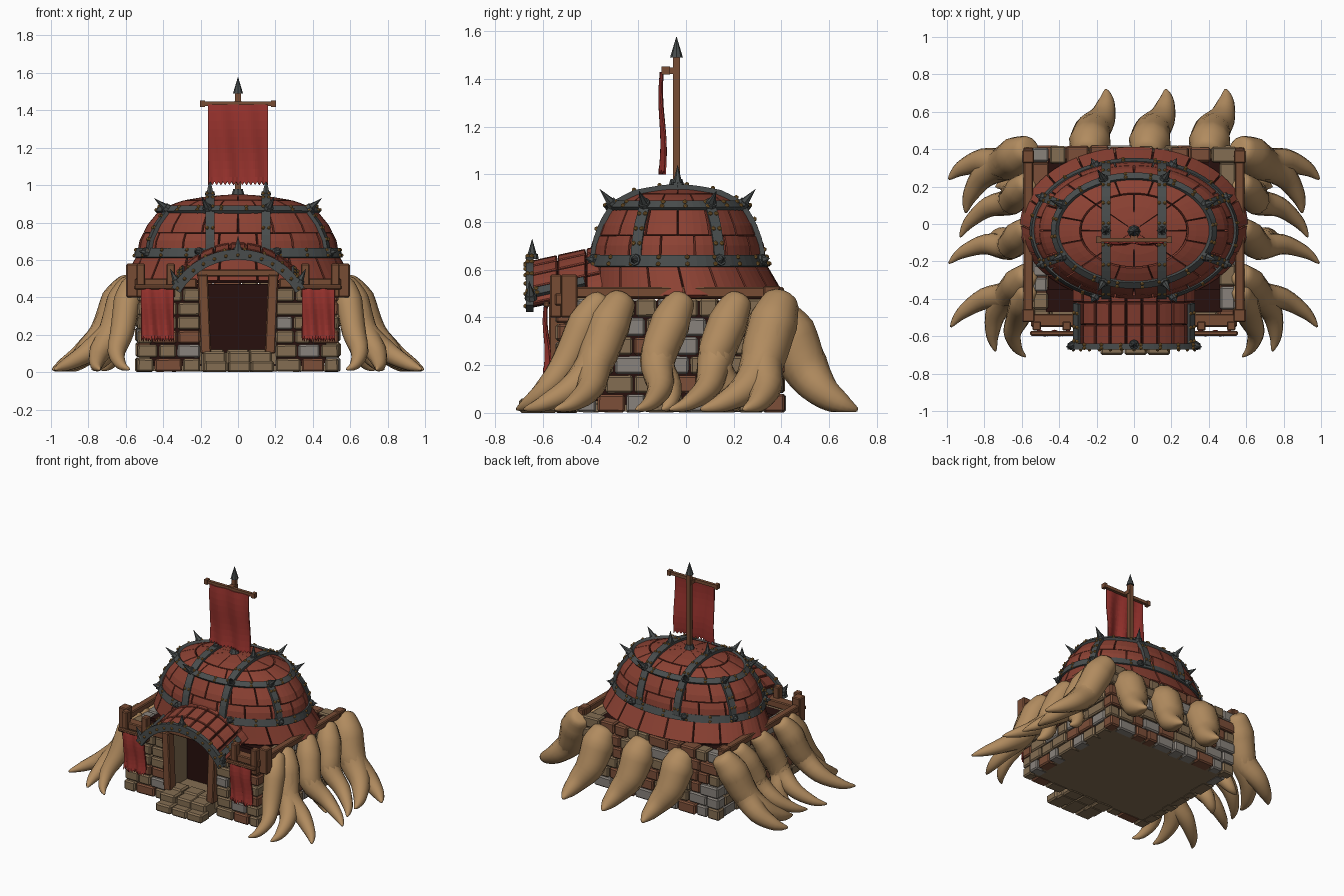
import bpy, bmesh, random
from math import sin, cos, pi, radians, sqrt, asin
from mathutils import Vector, Matrix, Euler

random.seed(4)
cube = bpy.data.objects.get("Cube")
if cube:
    bpy.data.objects.remove(cube)


def mat(name, r, g, b):
    m = bpy.data.materials.new(name)
    m.use_nodes = True
    m.diffuse_color = (r, g, b, 1)
    m.node_tree.nodes["Principled BSDF"].inputs["Base Color"].default_value = (r, g, b, 1)
    return m


TUSK = mat("tan_horn", .44, .26, .115)
TILE = mat("red_clay", .26, .053, .033)
CLOTH = mat("red_cloth", .32, .033, .027)
METAL = mat("dark_iron", .065, .073, .073)
WOOD = mat("brown_wood", .185, .072, .034)
STONE = mat("tan_stone", .23, .155, .085)
GREY = mat("grey_stone", .25, .225, .2)
RUST = mat("brown_stone", .2, .077, .04)
DARK = mat("dark_inside", .02, .005, .004)
BRASS = mat("brass", .33, .17, .04)


def finish(name, bm, mats, bevel=0, thick=0, smooth=False):
    bmesh.ops.recalc_face_normals(bm, faces=bm.faces)
    me = bpy.data.meshes.new(name)
    bm.to_mesh(me)
    bm.free()
    ob = bpy.data.objects.new(name, me)
    bpy.context.collection.objects.link(ob)
    for m in mats:
        me.materials.append(m)
    if thick:
        s = ob.modifiers.new("thickness", "SOLIDIFY")
        s.thickness, s.offset = thick, 0
    if bevel:
        b = ob.modifiers.new("bevel", "BEVEL")
        b.width, b.segments = bevel, 1
    if smooth:
        me.shade_smooth()


def box(bm, c, s, rot=(0, 0, 0), mi=0):
    m = Matrix.Translation(c) @ Euler(rot).to_matrix().to_4x4() @ Matrix.Diagonal((*s, 1))
    for v in bmesh.ops.create_cube(bm, size=1, matrix=m)["verts"]:
        for f in v.link_faces:
            f.material_index = mi


def cone(bm, p, d, r1, r2, h, sides=8):
    d = Vector(d).normalized()
    m = Matrix.Translation(Vector(p) + d * h / 2) @ d.to_track_quat("Z", "Y").to_matrix().to_4x4()
    bmesh.ops.create_cone(bm, cap_ends=True, segments=sides, radius1=r1, radius2=r2, depth=h, matrix=m)


def spike(bm, p, d, h=.08):
    cone(bm, p, d, .027, .024, .02)
    cone(bm, Vector(p) + Vector(d).normalized() * .015, d, .02, 0, h, 6)


def rivet(p):
    bmesh.ops.create_icosphere(rivets, subdivisions=1, radius=.0105, matrix=Matrix.Translation(p))


def plates(name, f, rects, m, thick, nu=4, nv=3, bevel=0):
    """Curved plates, one per (u0, u1, v0, v1) patch of the surface f."""
    bm = bmesh.new()
    for u0, u1, v0, v1 in rects:
        g = [[bm.verts.new(f(u0 + (u1 - u0) * i / nu, v0 + (v1 - v0) * j / nv))
              for j in range(nv + 1)] for i in range(nu + 1)]
        for i in range(nu):
            for j in range(nv):
                bm.faces.new((g[i][j], g[i + 1][j], g[i + 1][j + 1], g[i][j + 1]))
    finish(name, bm, [m], bevel, thick)


def ribbon(bm, pts, center, w, t, closed=False):
    """Flat iron strap along pts, its outer side facing away from center."""
    n, rings = len(pts), []
    for i, p in enumerate(pts):
        a, b = (pts[i - 1], pts[(i + 1) % n]) if closed else (pts[max(i - 1, 0)], pts[min(i + 1, n - 1)])
        tan = (b - a).normalized()
        out = p - center
        out = (out - tan * out.dot(tan)).normalized()
        side = tan.cross(out)
        rings.append([bm.verts.new(p + side * w * s + out * t * o)
                      for s, o in ((-.5, -.5), (.5, -.5), (.5, .5), (-.5, .5))])
        if i % 3 == 1:
            for s in (-.3, .3):
                rivet(p + side * w * s + out * t * .55)
    for i in range(n if closed else n - 1):
        q, r = rings[i], rings[(i + 1) % n]
        for k in range(4):
            bm.faces.new((q[k], q[k - 1], r[k - 1], r[k]))
    if not closed:
        bm.faces.new(rings[0])
        bm.faces.new(rings[-1])


# Stone walls
def wall(name, a, b, top, kinds):
    a, b = Vector((*a, 0)), Vector((*b, 0))
    d, rows = b - a, 6
    ang, h = Vector((1, 0)).angle_signed(d.xy) * -1, top / rows
    bm = bmesh.new()
    for k in range(rows):
        x = 0
        while x < d.length - .01:
            w = random.uniform(.08, .16)
            if d.length - x - w < .07:
                w = d.length - x
            c = a + d.normalized() * (x + w / 2)
            box(bm, (c.x, c.y, (k + .5) * h), (w - .006, .08 + random.uniform(-.01, .02), h - .005),
                (0, random.uniform(-.02, .02), ang), random.choice(kinds))
            x += w
    finish(name, bm, [STONE, GREY, RUST], .009)


wall("back_wall", (-.55, .37), (.55, .37), .49, (0, 0, 1, 2, 2))
for s, side in ((1, "left"), (-1, "right")):
    wall(side + "_wall", (s * .5, -.46), (s * .5, .33), .48, (0, 0, 1, 2))
    wall(side + "_front_wall", (s * .2, -.5), (s * .54, -.5), .45, (0, 0, 0, 1, 2))

# Dark hollow inside, floor and door jambs
bm = bmesh.new()
box(bm, (0, 0, .25), (.92, .7, .44))
for s in (1, -1):
    box(bm, (s * .34, -.41, .25), (.26, .12, .4))
finish("dark_interior", bm, [DARK])
bm = bmesh.new()
box(bm, (0, -.05, .02), (1, .84, .03))
box(bm, (0, -.41, .055), (.36, .13, .1))
for s in (1, -1):
    box(bm, (s * .185, -.43, .27), (.04, .18, .46))
finish("floor_and_jambs", bm, [STONE])

# Entrance steps
bm = bmesh.new()
for y, z in ((-.5, .12), (-.59, .11), (-.65, .06)):
    for x in (-.125, 0, .125):
        box(bm, (x + random.uniform(-.01, .01), y, z / 2), (.122, .1, z))
finish("steps", bm, [STONE], .01)

# Timber frame
bm = bmesh.new()
for s in (1, -1):
    box(bm, (s * .18, -.54, .31), (.055, .07, .42), (0, s * .04, 0))
    box(bm, (s * .565, -.03, .505), (.05, .88, .045))
    box(bm, (s * .565, .36, .505), (.062, .07, .056))
    box(bm, (s * .565, -.49, .49), (.065, .07, .18))
    for x in (.36, .52):
        box(bm, (s * x, -.545, .49), (.045, .05, .18))
    box(bm, (s * .385, -.515, .475), (.33, .07, .05))
    box(bm, (s * .43, -.585, .455), (.25, .025, .025))
box(bm, (0, -.52, .53), (.44, .07, .04))
finish("timber_frame", bm, [WOOD], .006)

# Dome surface: radius and height profile, squashed front to back
PROFILE = [(.6, .485), (.53, .62), (.515, .7), (.475, .78), (.41, .86), (.3, .905), (.15, .93), (0, .94)]
SQUASH = .68


def dome(a, t, grow=0):
    i = min(int(t), len(PROFILE) - 2)
    (r0, z0), (r1, z1) = PROFILE[i:i + 2]
    r, z = r0 + (r1 - r0) * (t - i) + grow, z0 + (z1 - z0) * (t - i)
    cy = -.035 + .03 * max(0, min(1, (.62 - z) / .13))
    return Vector((r * cos(a), r * SQUASH * sin(a) + cy, z + grow * .6))


def height(r):
    for (r0, z0), (r1, z1) in zip(PROFILE, PROFILE[1:]):
        if r >= r1:
            return z0 + (z1 - z0) * (r - r0) / (r1 - r0)


rects = []
for k, (t0, t1, n) in enumerate(((0, 1, 18), (1, 2.5, 16), (2.5, 4, 16), (4, 5.1, 12), (5.1, 7, 8))):
    for i in range(n):
        step = 2 * pi / n
        a = (i + k * .5) * step
        rects.append((a + .008, a + step - .008, t0 + .025, t1 - .02 * (t1 < 7)))
plates("dome_plates", dome, rects, TILE, .024, 4, 3, .004)
plates("dome_lining", lambda a, t: dome(a, t, -.014), [(0, 2 * pi, 0, 7)], DARK, 0, 48, 14)

# Iron straps, spikes and rivets
rivets, iron = bmesh.new(), bmesh.new()
CORE = Vector((0, -.035, .5))
N = 60
for t, w in ((1.1, .05), (4, .04)):
    ribbon(iron, [dome(2 * pi * i / N, t, .012) for i in range(N)], CORE, w, .026, True)
for s in (1, -1):
    pts = []
    for i in range(31):
        y = .347 * sin((i / 15 - 1) * pi / 2)
        r = min(sqrt(.15 ** 2 + (y / SQUASH) ** 2), .53)
        pts.append(Vector((s * .15, y * 1.03 - .035, height(r) + .016)))
    ribbon(iron, pts, Vector((s * .15, -.035, .5)), .05, .026)
    spike(iron, pts[15], (0, 0, 1))
    for f in (1, -1):
        a = f * radians(28) if s > 0 else pi - f * radians(28)
        ribbon(iron, [dome(a, 1 + 3 * i / 12, .012) for i in range(13)], CORE, .045, .026)
        for ang in (a, f * radians(68) if s > 0 else pi - f * radians(68)):
            p = dome(ang, 4, .02)
            spike(iron, p, p - CORE + Vector((0, 0, -.05)))
            p = dome(ang, 1.1, .02)
            spike(iron, p, (p - CORE) * Vector((1, 1, .5)), .035)

# Arched canopy over the entrance
R, CZ = .38, .245
HALF = asin(.32 / R)


def arch(a, y, grow=0):
    return Vector(((R + grow) * sin(a), y, CZ + (R + grow) * cos(a) + (y + .65) * .22))


cols, rects = 9, []
for y0, y1 in ((-.65, -.54), (-.535, -.42), (-.415, -.32)):
    for i in range(cols):
        w = 2 * HALF / cols
        rects.append((-HALF + i * w + .01, -HALF + (i + 1) * w - .01, y0, y1))
plates("canopy_plates", arch, rects, TILE, .025, 2, 1, .004)
plates("canopy_lining", lambda a, y: arch(a, y, -.016), [(-HALF, HALF, -.64, -.32)], DARK, .006, 16, 1)
ribbon(iron, [arch(HALF * 1.04 * (i / 12 - 1), -.655, .005) for i in range(25)], Vector((0, -.655, CZ)), .03, .055)
for i in range(13):
    rivet(arch(HALF * (i / 6 - 1), -.672, .005))
for s in (1, -1):
    ribbon(iron, [arch(s * HALF * .87, -.65 + .025 * i, .018) for i in range(10)], Vector((0, -.5, CZ)), .04, .02)
    spike(iron, arch(s * HALF * .95, -.65, .02), (s * .5, -.1, 1), .07)
spike(iron, arch(0, -.645, .02), (0, 0, 1), .07)

# Flag pole and its iron tip
cone(iron, (0, -.04, .93), (0, 0, 1), .04, .025, .05)
cone(iron, (0, -.04, 1.49), (0, 0, 1), .027, 0, .09)
finish("iron_straps_and_spikes", iron, [METAL])
finish("rivets", rivets, [BRASS])
bm = bmesh.new()
box(bm, (0, -.04, 1.2), (.03, .03, .6))
box(bm, (0, -.085, 1.435), (.4, .022, .022))
for s in (1, -1):
    box(bm, (s * .19, -.085, 1.435), (.025, .034, .034))
box(bm, (0, -.06, 1.435), (.04, .06, .028))
finish("flag_pole", bm, [WOOD])


# Cloth banners with a torn lower edge
def banner(name, x, y, z0, z1, w):
    def cloth(u, v):
        tear = .018 * (round(u * 28) % 2) * (v < .01)
        wave = .012 * sin(u * 14 + v * 2) * (1 - v * .6) + .006 * sin(v * 6)
        return Vector((x + (u - .5) * w, y + wave, z0 + (z1 - z0) * v + tear))
    plates(name, cloth, [(0, 1, 0, 1)], CLOTH, .007, 28, 10)


banner("flag", 0, -.1, 1, 1.43, .32)
for s, side in ((1, "left"), (-1, "right")):
    banner(side + "_banner", s * .43, -.585, .165, .455, .175)


# Curved horns: a trunk down the wall to a knee, then a tapering, hooked end
KEYS = [(-.1, 1, .3), (0, .96, .75), (.45, .77, 1.05), (1, .44, .92), (1.35, .22, .68), (1.75, .08, .4), (2, .03, .06)]


def horn(bm, top, knee, tip, r, curl, h=.49):
    top, knee, tip = Vector(top), Vector(knee), Vector(tip)
    side = Vector((knee.y - tip.y, tip.x - knee.x)).normalized()
    pts, rings, sides = [], [], 12
    for g, z, k in KEYS:
        p = top.lerp(knee, g) if g <= 1 else knee.lerp(tip, g - 1) + side * curl * sin(pi * (g - 1))
        pts.append(Vector((*p, max(h * z, r * k * .8))))
    for i in range(len(pts) - 1):
        p = [pts[max(i - 1, 0)], pts[i], pts[i + 1], pts[min(i + 2, len(pts) - 1)]]
        for j in range(4):
            t = j / 4
            c = .5 * (2 * p[1] + (p[2] - p[0]) * t + (2 * p[0] - 5 * p[1] + 4 * p[2] - p[3]) * t * t
                      + (3 * p[1] - p[0] - 3 * p[2] + p[3]) * t ** 3)
            rings.append((c, r * (KEYS[i][2] + (KEYS[i + 1][2] - KEYS[i][2]) * t)))
    rings.append((pts[-1], r * KEYS[-1][2]))
    loops = []
    for i, (c, rad) in enumerate(rings):
        tan = rings[min(i + 1, len(rings) - 1)][0] - rings[max(i - 1, 0)][0]
        m = tan.to_track_quat("Z", "Y").to_matrix()
        vs = [c + m @ Vector((rad * cos(2 * pi * k / sides), rad * sin(2 * pi * k / sides), 0)) for k in range(sides)]
        loops.append([bm.verts.new((v.x, v.y, max(v.z, .003))) for v in vs])
    for a, b in zip(loops, loops[1:]):
        for k in range(sides):
            bm.faces.new((a[k - 1], a[k], b[k], b[k - 1]))
    bm.faces.new(loops[0])
    bm.faces.new(loops[-1])


bm = bmesh.new()
for x in (-.25, .07, .39):
    horn(bm, (x, .38), (x + .03, .5), (x + .1, .72), .108, -.03, .43)
finish("back_horns", bm, [TUSK], smooth=True)
# Each entry: trunk start along the wall, knee, radius, forked tips
TRUNKS = [(.4, (.7, .32), .1, ((.99, .24), (.9, .06))),
          (.22, (.66, .12), .08, ((.93, -.07), (.74, .2))),
          (-.02, (.67, -.12), .08, ((.99, -.21), (.78, -.1))),
          (-.27, (.67, -.38), .085, ((.98, -.55), (.74, -.68))),
          (-.36, (.62, -.5), .07, ((.58, -.71),))]
for s, side in ((1, "left"), (-1, "right")):
    bm = bmesh.new()
    for y, (kx, ky), r, tips in TRUNKS:
        for tx, ty in tips:
            horn(bm, (s * .57, y), (s * kx, ky), (s * tx, ty), r, s * .05)
    finish(side + "_horns", bm, [TUSK], smooth=True)
